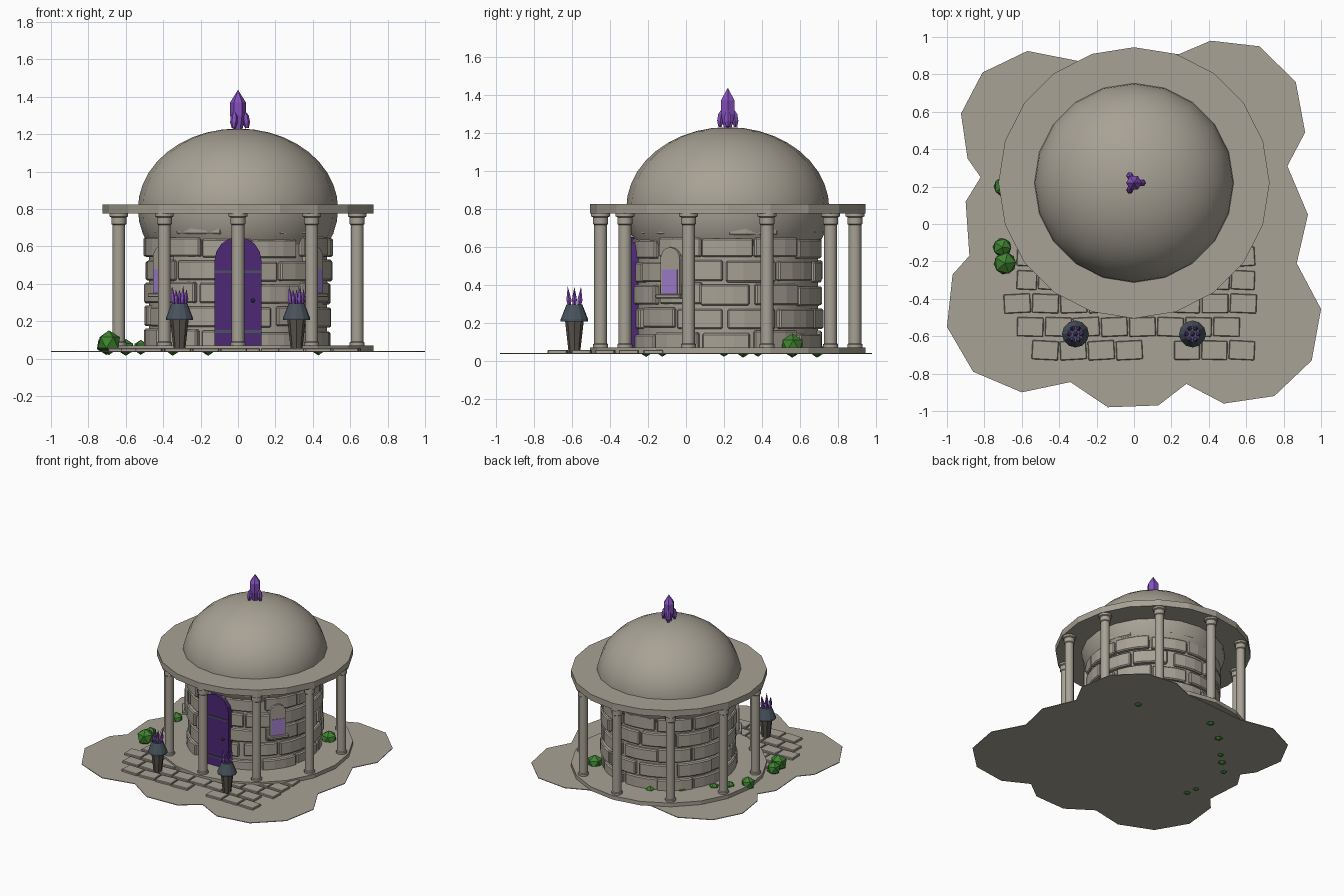
import bpy, bmesh, math, random
from mathutils import Matrix, Vector

if "Cube" in bpy.data.objects:
    bpy.data.objects.remove(bpy.data.objects["Cube"])
random.seed(4)
CY = 0.22          # y of the round building's axis
GROUND, FLOOR = 0.04, 0.07


def material(name, rgb):
    m = bpy.data.materials.new(name)
    m.use_nodes = True
    m.diffuse_color = (*rgb, 1)
    m.node_tree.nodes["Principled BSDF"].inputs["Base Color"].default_value = (*rgb, 1)
    return m


STONE = material("warm grey stone", (0.39, 0.36, 0.30))
DOOR = material("dark purple door", (0.075, 0.022, 0.18))
CRYSTAL = material("violet crystal", (0.24, 0.08, 0.52))
GLASS = material("lilac glass", (0.36, 0.22, 0.62))
IRON = material("slate iron", (0.065, 0.085, 0.11))
WOOD = material("dark wood", (0.10, 0.088, 0.07))
LEAF = material("leaf green", (0.05, 0.23, 0.03))


def finish(name, bm, mat, matrix=Matrix(), smooth=False, bevel=0):
    bmesh.ops.recalc_face_normals(bm, faces=bm.faces)
    mesh = bpy.data.meshes.new(name)
    bm.to_mesh(mesh)
    bm.free()
    mesh.materials.append(mat)
    ob = bpy.data.objects.new(name, mesh)
    ob.matrix_world = matrix
    bpy.context.collection.objects.link(ob)
    if bevel:
        mod = ob.modifiers.new("worn edges", "BEVEL")
        mod.width, mod.segments = bevel, 1
    if smooth:
        bpy.context.view_layer.objects.active = ob
        bpy.ops.object.select_all(action="DESELECT")
        ob.select_set(True)
        bpy.ops.object.shade_smooth_by_angle(angle=math.radians(35))
    return ob


def lathe(name, profile, sides, mat, matrix=Matrix(), smooth=False):
    """Solid of revolution around z from (radius, height) pairs."""
    bm = bmesh.new()
    rings = [[bm.verts.new((r * math.cos(a), r * math.sin(a), z))
              for a in (math.tau * i / sides for i in range(sides))]
             for r, z in profile]
    for low, high in zip(rings, rings[1:]):
        for i in range(sides):
            j = (i + 1) % sides
            bm.faces.new((low[i], low[j], high[j], high[i]))
    bm.faces.new(rings[0][::-1])
    bm.faces.new(rings[-1])
    bmesh.ops.remove_doubles(bm, verts=bm.verts, dist=1e-5)
    return finish(name, bm, mat, matrix, smooth)


def slab(name, outline, depth, mat, matrix=Matrix(), bevel=0):
    """Flat outline in local xy, extruded up by depth."""
    bm = bmesh.new()
    face = bm.faces.new([bm.verts.new((x, y, 0)) for x, y in outline])
    top = bmesh.ops.extrude_face_region(bm, geom=[face])["geom"]
    bmesh.ops.translate(bm, vec=(0, 0, depth),
                        verts=[v for v in top if isinstance(v, bmesh.types.BMVert)])
    return finish(name, bm, mat, matrix, bevel=bevel)


def rect(x0, x1, y0, y1):
    return [(x0, y0), (x1, y0), (x1, y1), (x0, y1)]


def arch(half, bottom, spring):
    """Round-topped outline."""
    return [(-half, bottom), (half, bottom)] + [
        (half * math.cos(math.pi * i / 8), spring + half * math.sin(math.pi * i / 8))
        for i in range(9)]


def on_wall(angle, radius):
    """Frame on the round wall: local x along it, y up, z outward."""
    return (Matrix.Translation((0, CY, 0)) @ Matrix.Rotation(angle, 4, "Z")
            @ Matrix.Translation((radius, 0, 0))
            @ Matrix(((0, 0, 1, 0), (1, 0, 0, 0), (0, 1, 0, 0), (0, 0, 0, 1))))


AXIS = Matrix.Translation((0, CY, 0))

# Lobed ground sheet
ground = [(-.57, .925), (-.81, .81), (-.925, .59), (-.89, .35), (-.82, .25), (-.90, .12),
          (-.88, -.17), (-.97, -.27), (-1, -.55), (-.86, -.79), (-.60, -.90), (-.34, -.845),
          (-.14, -.98), (.13, -.97), (.28, -.855), (.48, -.96), (.75, -.92), (.95, -.73),
          (1, -.455), (.87, -.21), (.93, .05), (.82, .31), (.915, .49), (.865, .76),
          (.67, .95), (.41, .98), (.245, .91), (-.29, .87)]
slab("ground", ground, 0.005, STONE, Matrix.Translation((0, 0, GROUND - 0.005)))

# Base disc, roof disc, inner wall and dome
lathe("base_disc", [(.725, .038), (.725, FLOOR)], 20, STONE, AXIS)
lathe("roof_disc", [(.725, .775), (.725, .825)], 20, STONE, AXIS)
lathe("inner_wall", [(.475, .05), (.475, .78)], 32, STONE, AXIS, True)
dome = [(.535 * math.cos(t), .80 + .43 * math.sin(t))
        for t in (math.radians(-36 + 9 * i) for i in range(15))]
lathe("dome", dome, 20, STONE, AXIS, True)

# Curved wall bricks in staggered courses
COUNT, PITCH = 11, 0.124
for row in range(6):
    for k in range(COUNT):
        mid = math.tau * (k + 0.5 * (row % 2) + random.uniform(-.06, .06)) / COUNT
        half = math.pi / COUNT * random.uniform(.90, .97)
        low = .045 + row * PITCH + random.uniform(-.006, .006)
        high = low + random.uniform(.098, .112)
        outer = random.uniform(.494, .512)
        bm = bmesh.new()
        ends = [[bm.verts.new((r * math.cos(a), r * math.sin(a), z)) for r, z in
                 ((.45, low), (outer, low), (outer, high), (.45, high))]
                for a in (mid - half, mid - half / 3, mid + half / 3, mid + half)]
        for p, q in zip(ends, ends[1:]):
            for i in range(4):
                j = (i + 1) % 4
                bm.faces.new((p[i], p[j], q[j], q[i]))
        bm.faces.new(ends[0])
        bm.faces.new(ends[-1])
        finish("wall_brick", bm, STONE, AXIS, bevel=0.008)

# Ring of columns with flared capitals
for k in range(10):
    a = math.tau * k / 10 - math.pi / 2
    lathe("column", [(.04, FLOOR), (.04, .085), (.034, .09), (.034, .715), (.04, .72),
                     (.04, .755), (.05, .76), (.05, .776)], 12, STONE,
          Matrix.Translation((.67 * math.cos(a), CY + .67 * math.sin(a), 0)), True)

# Arched door with iron bands and knob
front = on_wall(-math.pi / 2, 0.47)
slab("door", arch(.125, FLOOR, .525), .05, DOOR, front)
for z in (.145, .465):
    slab("door_band", rect(-.125, .125, z - .007, z + .007), .056, IRON, front)
bm = bmesh.new()
bmesh.ops.create_icosphere(bm, subdivisions=1, radius=.012)
finish("door_knob", bm, IRON, front @ Matrix.Translation((.08, .31, .058)))

# Arched windows on both front quarters
for angle in (math.radians(-36), math.radians(216)):
    frame = on_wall(angle, 0.46)
    slab("window_frame", arch(.062, .34, .535), .058, STONE, frame)
    slab("window_pane", rect(-.05, .05, .35, .48), .062, GLASS, frame)
    slab("window_sill", rect(-.08, .08, .328, .35), .08, STONE, frame, .004)

# Paving in front: rows as (y, ranges of x)
paving = [(-.675, [(-.55, .05), (.21, .65)]), (-.55, [(-.63, .57)]),
          (-.425, [(-.70, .66)]), (-.30, [(-.63, -.40), (.38, .65)]),
          (-.175, [(-.63, -.50), (.52, .65)])]
for y, spans in paving:
    for x0, x1 in spans:
        n = max(1, round((x1 - x0) / .148))
        w = (x1 - x0) / n
        for i in range(n):
            turn = Matrix.Rotation(random.uniform(-.06, .06), 4, "Z")
            slab("paving_stone", rect(-w * .47, w * .47, -.051, .051), .02, STONE,
                 Matrix.Translation((x0 + w * (i + .5), y, .036)) @ turn, .004)

# Crystal torches
for x in (-.313, .313):
    base = Matrix.Translation((x, -.588, 0))
    lathe("torch_post", [(.03, .038), (.05, .215)], 8, WOOD, base)
    lathe("torch_bowl", [(.072, .205), (.072, .218), (.042, .295), (.03, .295)], 12, IRON, base)
    for k in range(7):
        a = math.tau * k / 6
        r = .03 if k < 6 else 0
        lean = Matrix.Rotation(.10 if r else 0, 4, Vector((-math.sin(a), math.cos(a), 0)))
        lathe("torch_crystal", [(.008, 0), (.014, .035), (0, .105 if k % 2 else .085)], 5, CRYSTAL,
              base @ Matrix.Translation((r * math.cos(a), r * math.sin(a), .285)) @ lean)

# Crystal finial with three small shards
lathe("finial_crystal", [(.022, 1.22), (.042, 1.30), (.042, 1.37), (0, 1.437)], 6, CRYSTAL, AXIS)
for k in range(3):
    a = math.tau * k / 3
    lean = Matrix.Rotation(-.12, 4, Vector((-math.sin(a), math.cos(a), 0)))
    lathe("finial_shard", [(.010, 0), (.020, .03), (.018, .065), (0, .095)], 6, CRYSTAL,
          AXIS @ Matrix.Translation((.048 * math.cos(a), .048 * math.sin(a), 1.232)) @ lean)

# Low bushes: x, y, z, radius
bushes = [(-.69, -.21, .085, .066), (-.705, -.125, .075, .055), (-.70, .20, .075, .055),
          (-.60, .30, .06, .045), (-.52, .38, .06, .04), (-.35, .56, .055, .04),
          (-.16, .69, .055, .04), (.43, .56, .08, .063)]
for x, y, z, r in bushes:
    bm = bmesh.new()
    bmesh.ops.create_icosphere(bm, subdivisions=1, radius=r)
    finish("bush", bm, LEAF, Matrix.Translation((x, y, z)) @ Matrix.Rotation(x * 9, 4, "Z"))
